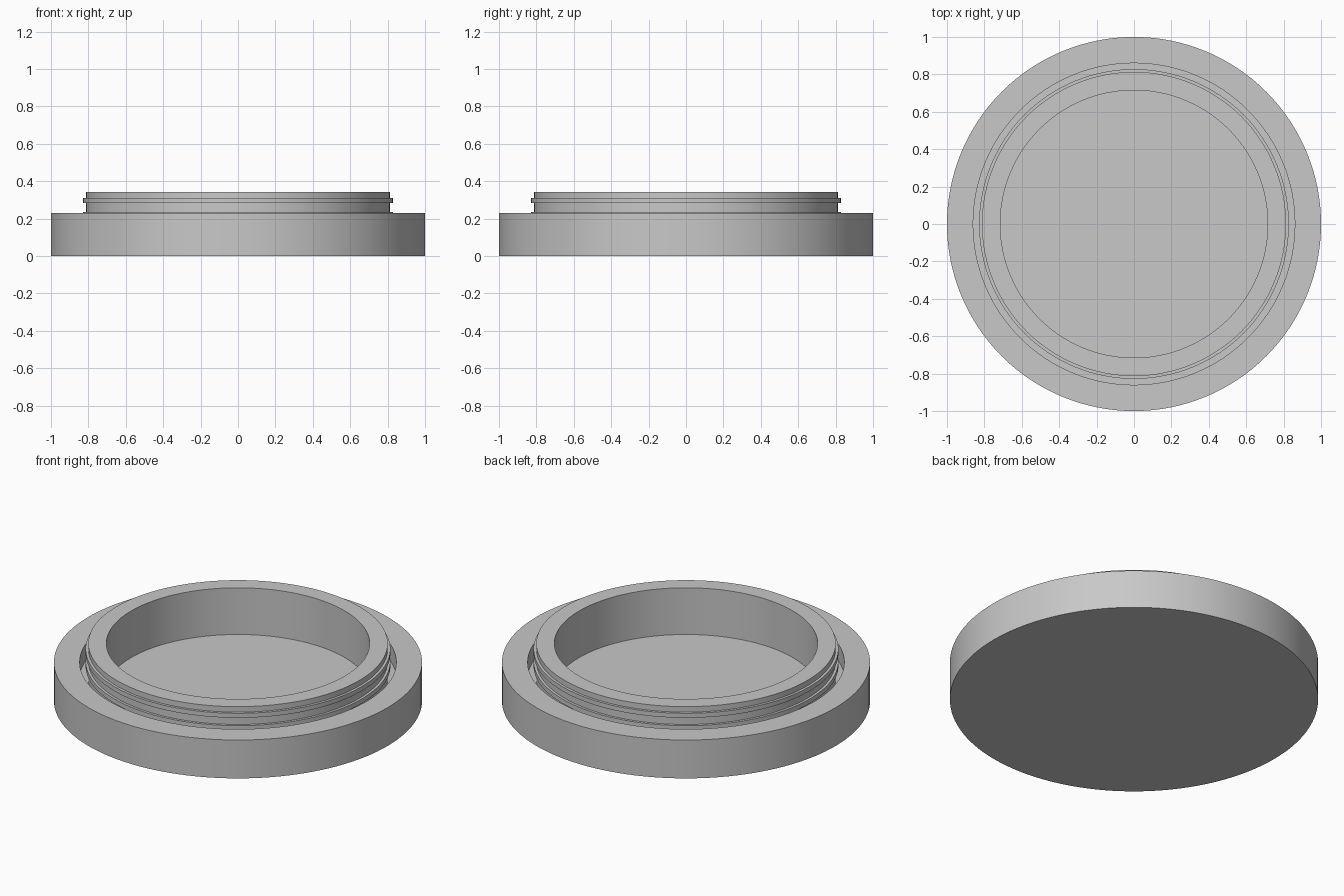
import bpy
import bmesh
import math

cube = bpy.data.objects.get("Cube")
if cube:
    bpy.data.objects.remove(cube, do_unlink=True)

SEGMENTS = 128

grey = bpy.data.materials.new("plain_grey")
grey.use_nodes = True
colour = (0.58, 0.58, 0.58, 1)
grey.diffuse_color = colour
grey.node_tree.nodes["Principled BSDF"].inputs["Base Color"].default_value = colour


def lathe(name, profile):
    """Revolve a radius/height outline, running from axis to axis, about z."""
    bm = bmesh.new()
    verts = [bm.verts.new((r, 0, z)) for r, z in profile]
    edges = [bm.edges.new(pair) for pair in zip(verts, verts[1:])]
    bmesh.ops.spin(bm, geom=verts + edges, cent=(0, 0, 0), axis=(0, 0, 1),
                   angle=math.tau, steps=SEGMENTS, use_merge=True)
    bmesh.ops.remove_doubles(bm, verts=bm.verts, dist=0.0001)
    bmesh.ops.recalc_face_normals(bm, faces=bm.faces)
    mesh = bpy.data.meshes.new(name)
    bm.to_mesh(mesh)
    bm.free()
    mesh.materials.append(grey)
    obj = bpy.data.objects.new(name, mesh)
    bpy.context.collection.objects.link(obj)
    bpy.ops.object.select_all(action='DESELECT')
    obj.select_set(True)
    bpy.context.view_layer.objects.active = obj
    bpy.ops.object.shade_smooth_by_angle(angle=math.radians(30))
    return obj


# Main dimensions
rim, groove, ridge, neck, bore = 1.0, 0.86, 0.828, 0.813, 0.715
rim_top, groove_floor, neck_top, bore_floor = 0.23, 0.13, 0.343, 0.063

# Underside, outer wall, rim and the groove around the neck
outline = [(0, 0), (rim, 0), (rim, rim_top), (groove, rim_top),
           (groove, groove_floor), (neck, groove_floor)]

# Raised rings on the neck
for low in (0.209, 0.283):
    high = low + 0.027
    outline += [(neck, low), (ridge, low), (ridge, high), (neck, high)]

# Neck lip, inner wall and recessed floor
outline += [(neck, neck_top), (bore, neck_top), (bore, bore_floor), (0, bore_floor)]

lathe("ridged_cap", outline)
